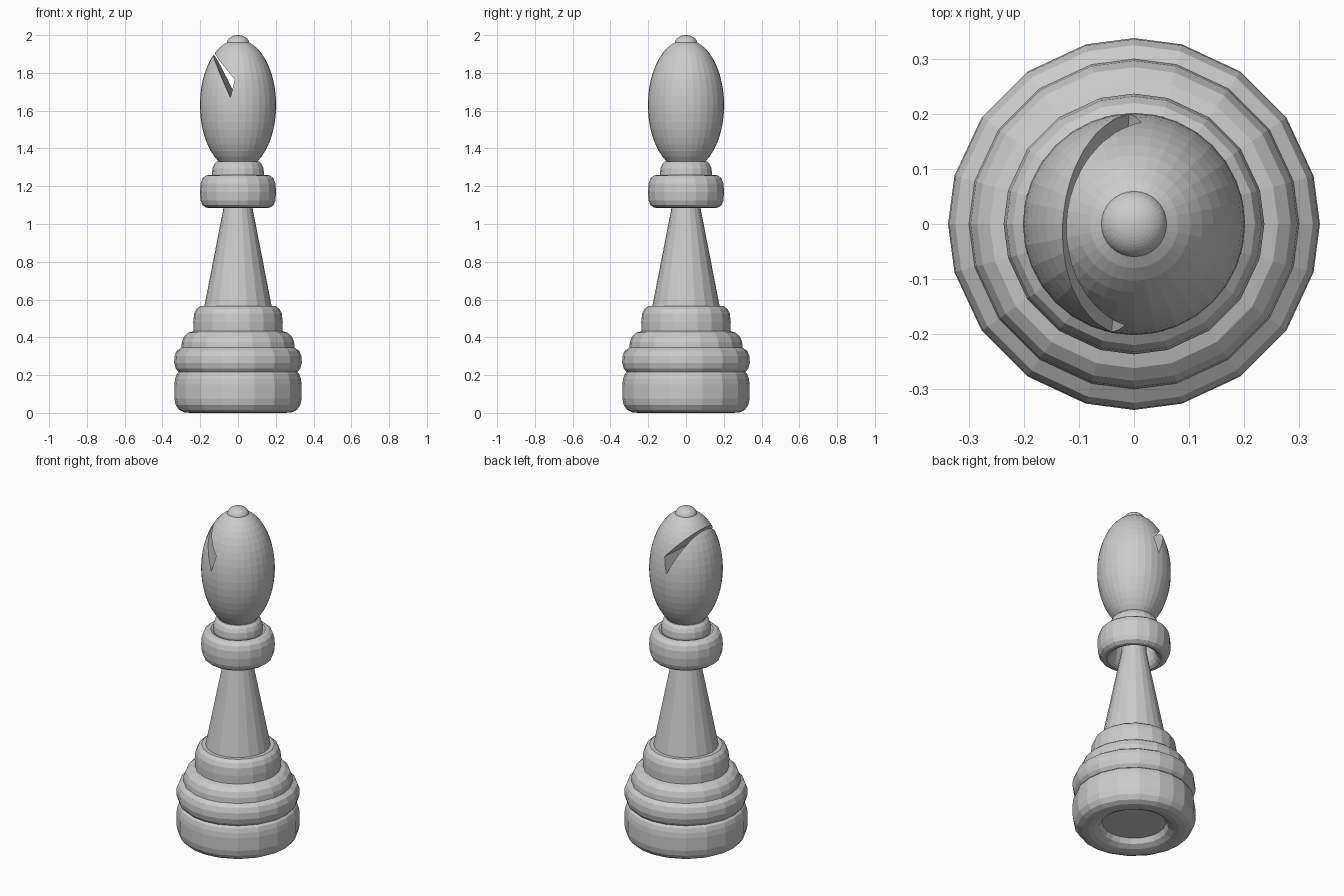
import bpy, bmesh, math

if "Cube" in bpy.data.objects:
    bpy.data.objects.remove(bpy.data.objects["Cube"])

mat = bpy.data.materials.new("plain_grey")
mat.diffuse_color = (0.6, 0.6, 0.6, 1)
mat.use_nodes = True
mat.node_tree.nodes["Principled BSDF"].inputs["Base Color"].default_value = mat.diffuse_color

# 20-sided plan, slightly tighter spacing around the four axes
PLAN = [math.radians(q * 90 + a) for q in range(4) for a in (0, 15, 35, 55, 75)]
FINE = [math.tau * i / 32 for i in range(32)]


def finish(name, bm):
    bmesh.ops.recalc_face_normals(bm, faces=bm.faces)
    me = bpy.data.meshes.new(name)
    bm.to_mesh(me)
    bm.free()
    me.materials.append(mat)
    ob = bpy.data.objects.new(name, me)
    bpy.context.collection.objects.link(ob)
    return ob


def lathe(name, profile, ring=False, angles=PLAN):
    """Spin (radius, z) points; a ring closes on itself, otherwise ends are capped."""
    bm = bmesh.new()
    loops = [[bm.verts.new((r * math.cos(a), r * math.sin(a), z)) for a in angles]
             for r, z in profile]
    n = len(angles)
    for i in range(len(loops) - (0 if ring else 1)):
        a, b = loops[i], loops[(i + 1) % len(loops)]
        for j in range(n):
            k = (j + 1) % n
            bm.faces.new((a[j], a[k], b[k], b[j]))
    if not ring:
        bm.faces.new(loops[0])
        bm.faces.new(loops[-1])
    return finish(name, bm)


def ellipsoid(name, radius, half, z):
    steps = 24
    pts = [(radius * math.sin(t), z - half * math.cos(t))
           for t in (math.pi * (i + 0.15) / (steps + 0.3) for i in range(steps + 1))]
    return lathe(name, pts, angles=FINE)


# Stacked base with a recessed underside
lathe("base_bottom", [(.175, .05), (.19, .022), (.22, .006), (.25, 0), (.285, .003), (.312, .016),
                      (.33, .042), (.337, .075), (.337, .15), (.333, .18), (.325, .205),
                      (.31, .22), (.2, .225)])
lathe("base_second", [(.2, .21), (.315, .217), (.33, .235), (.338, .265), (.336, .3),
                      (.325, .328), (.3, .345), (.2, .35)])
lathe("base_third", [(.2, .33), (.3, .345), (.297, .375), (.285, .405), (.262, .425), (.235, .433), (.15, .433)])
lathe("base_top", [(.15, .42), (.236, .43), (.237, .48), (.232, .525), (.22, .55), (.2, .565), (.12, .565)])

# Tapering stem
lathe("stem", [(.179, .56), (.07, 1.12), (.065, 1.3)])

# Collar ring, open underneath, with the small neck ring above
lathe("collar", [(.12, 1.115), (.132, 1.095), (.15, 1.085), (.17, 1.087), (.188, 1.1), (.198, 1.125),
                 (.202, 1.17), (.198, 1.215), (.188, 1.242), (.17, 1.257), (.15, 1.26),
                 (.13, 1.25), (.115, 1.225), (.112, 1.17)], ring=True)
lathe("neck_ring", [(.06, 1.225), (.132, 1.225), (.138, 1.265), (.135, 1.295), (.125, 1.318),
                    (.11, 1.332), (.06, 1.333)])

# Egg-shaped head and top knob
head = ellipsoid("head", .202, .347, 1.63)
ellipsoid("top_knob", .06, .045, 1.955)

# Wedge cutter for the slot, slightly skewed from front to back
bm = bmesh.new()
ends = [[bm.verts.new((x + .08 * (y + .19), y, z))
         for x, z in ((-.162, 1.932), (-.017, 1.765), (-.04, 1.67))] for y in (-.3, .3)]
for e in ends:
    bm.faces.new(e)
for i in range(3):
    k = (i + 1) % 3
    bm.faces.new((ends[0][i], ends[0][k], ends[1][k], ends[1][i]))
cutter = finish("slot_cutter", bm)
cutter.hide_render = True
cutter.display_type = 'WIRE'
cut = head.modifiers.new("slot", 'BOOLEAN')
cut.operation = 'DIFFERENCE'
cut.solver = 'EXACT'
cut.object = cutter
